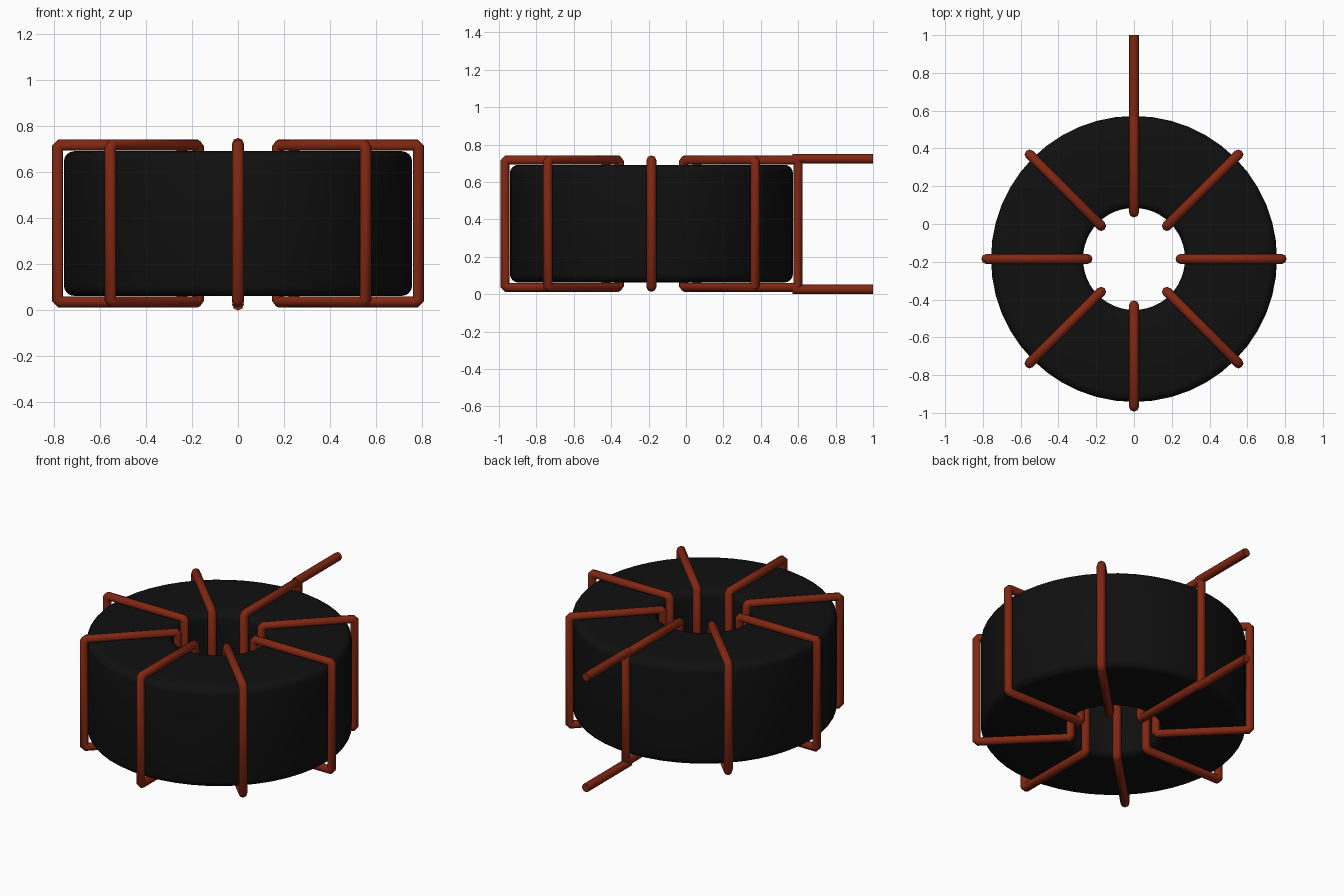
import bpy
from math import sin, cos, pi, radians
from mathutils import Vector

if "Cube" in bpy.data.objects:
    bpy.data.objects.remove(bpy.data.objects["Cube"])

CENTER = Vector((0, -0.185, 0))
WIRE = 0.026


def material(name, rgb, rough):
    m = bpy.data.materials.new(name)
    m.use_nodes = True
    m.diffuse_color = (*rgb, 1)
    bsdf = m.node_tree.nodes["Principled BSDF"]
    bsdf.inputs["Base Color"].default_value = (*rgb, 1)
    bsdf.inputs["Roughness"].default_value = rough
    return m


black = material("black ferrite", (0.005, 0.005, 0.005), 0.6)
copper = material("copper red", (0.22, 0.02, 0.006), 0.5)


def smooth(ob, degrees):
    bpy.ops.object.select_all(action="DESELECT")
    ob.select_set(True)
    bpy.context.view_layer.objects.active = ob
    bpy.ops.object.shade_smooth_by_angle(angle=radians(degrees))


def wire(name, points, closed):
    """Round wire swept along a polyline, turned into a mesh."""
    cu = bpy.data.curves.new(name, "CURVE")
    cu.dimensions = "3D"
    cu.bevel_depth = WIRE
    cu.bevel_resolution = 2
    cu.use_fill_caps = True
    sp = cu.splines.new("POLY")
    sp.points.add(len(points) - 1)
    for p, co in zip(sp.points, points):
        p.co = (*co, 1)
    sp.use_cyclic_u = closed
    ob = bpy.data.objects.new(name, cu)
    bpy.context.collection.objects.link(ob)
    bpy.ops.object.select_all(action="DESELECT")
    ob.select_set(True)
    bpy.context.view_layer.objects.active = ob
    bpy.ops.object.convert(target="MESH")
    ob = bpy.context.view_layer.objects.active
    ob.data.materials.clear()
    ob.data.materials.append(copper)
    smooth(ob, 50)
    return ob


# Ring core: rounded rectangle profile swept around the axis
R_IN, R_OUT, Z_LOW, Z_HIGH, ROUND = 0.27, 0.757, 0.063, 0.692, 0.045
profile = []
for r, z, start in ((R_OUT - ROUND, Z_LOW + ROUND, -90), (R_OUT - ROUND, Z_HIGH - ROUND, 0),
                    (R_IN + ROUND, Z_HIGH - ROUND, 90), (R_IN + ROUND, Z_LOW + ROUND, 180)):
    for k in range(5):
        a = radians(start + 90 * k / 4)
        profile.append((r + ROUND * cos(a), z + ROUND * sin(a)))

SEG, n = 48, len(profile)
verts = [CENTER + Vector((r * cos(2 * pi * s / SEG), r * sin(2 * pi * s / SEG), z))
         for s in range(SEG) for r, z in profile]
faces = [(s * n + i, (s + 1) % SEG * n + i, (s + 1) % SEG * n + (i + 1) % n, s * n + (i + 1) % n)
         for s in range(SEG) for i in range(n)]
mesh = bpy.data.meshes.new("ring_core")
mesh.from_pydata(verts, [], faces)
mesh.materials.append(black)
core = bpy.data.objects.new("ring_core", mesh)
bpy.context.collection.objects.link(core)
smooth(core, 40)

# Eight wire turns wrapped around the core, with clipped corners
r0, r1, z0, z1, c = 0.244, 0.784, 0.037, 0.718, 0.012
turn = [(r0 + c, z0), (r1 - c, z0), (r1, z0 + c), (r1, z1 - c),
        (r1 - c, z1), (r0 + c, z1), (r0, z1 - c), (r0, z0 + c)]
for k in range(8):
    a = k * pi / 4
    wire(f"wire_turn_{k + 1}",
         [CENTER + Vector((r * cos(a), r * sin(a), z)) for r, z in turn], True)

# Two straight leads running out of the back
for name, z in (("lower_lead", WIRE), ("upper_lead", 0.724)):
    wire(name, [(0, 0.57, z), (0, 1.0, z)], False)
